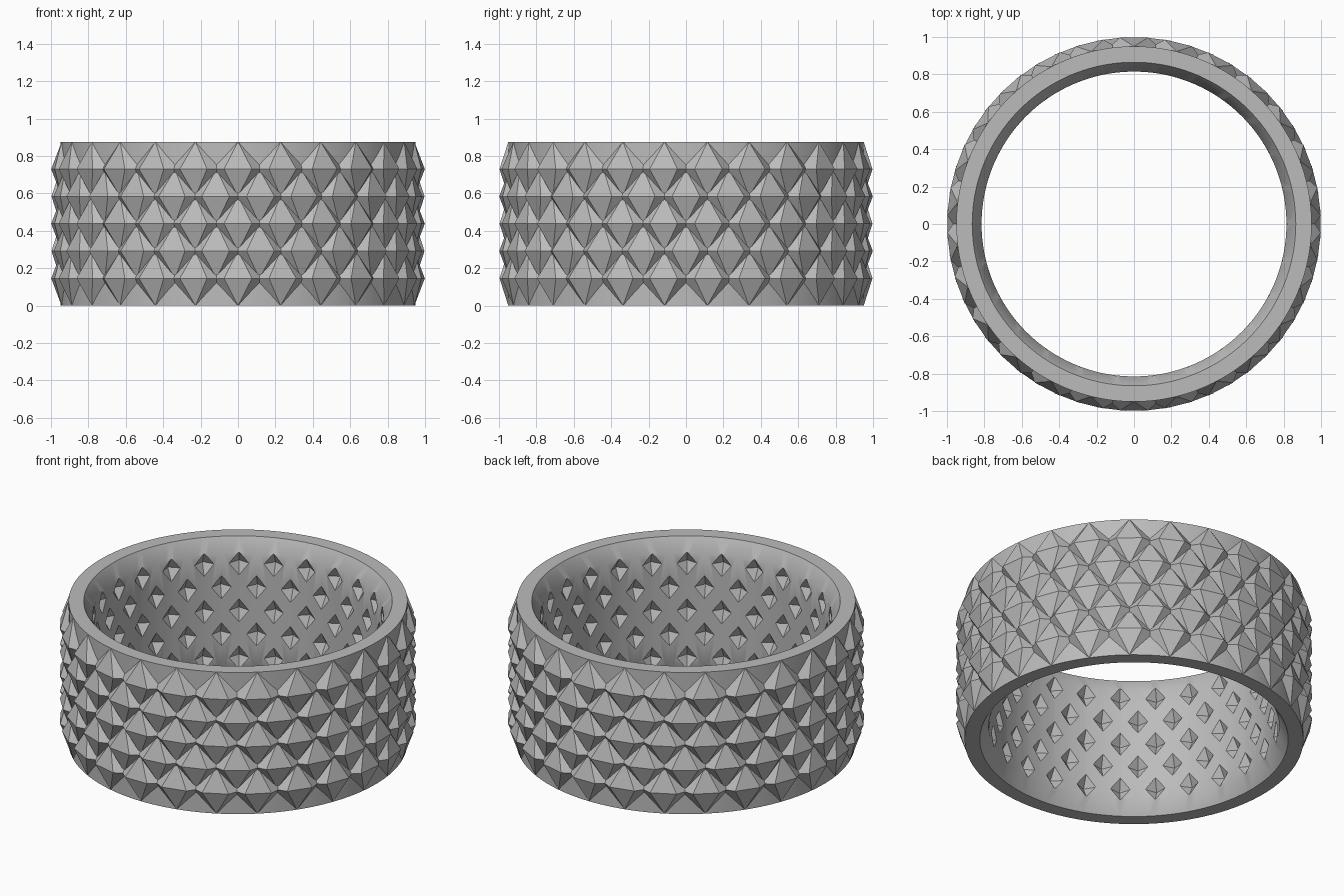
import bpy, bmesh, math
from mathutils import Matrix, Vector

cube = bpy.data.objects.get("Cube")
if cube:
    bpy.data.objects.remove(cube)

COUNT, ROWS, STEP = 26, 5, 0.146
HEIGHT = STEP * (ROWS + 1)
R_OUT, R_RIM, R_BORE, TAPER = 0.95, 0.865, 0.815, 0.085

grey = bpy.data.materials.new("metal_grey")
grey.use_nodes = True
colour = (0.5, 0.5, 0.5, 1)
grey.diffuse_color = colour
grey.node_tree.nodes["Principled BSDF"].inputs["Base Color"].default_value = colour


def make_object(name, bm):
    bmesh.ops.recalc_face_normals(bm, faces=bm.faces)
    mesh = bpy.data.meshes.new(name)
    bm.to_mesh(mesh)
    bm.free()
    mesh.materials.append(grey)
    obj = bpy.data.objects.new(name, mesh)
    bpy.context.collection.objects.link(obj)
    return obj


# Bipyramid: a horizontal girdle of (radius, offset) points joined to two tips
def add_bipyramid(bm, girdle, tip_radius, tip_height, angle, z):
    place = Matrix.Translation((0, 0, z)) @ Matrix.Rotation(angle, 4, 'Z')
    ring = [bm.verts.new(place @ Vector((r, w, 0))) for r, w in girdle]
    for side in (-1, 1):
        tip = bm.verts.new(place @ Vector((tip_radius, 0, side * tip_height)))
        for i, vert in enumerate(ring):
            bm.faces.new((vert, ring[(i + 1) % len(ring)], tip))


# One staggered row of bipyramids around the ring
def add_row(bm, row, shift, girdle, tip_radius, tip_height):
    for k in range(COUNT):
        angle = -math.pi / 2 + (k + ((row + shift) % 2) / 2) * math.tau / COUNT
        add_bipyramid(bm, girdle, tip_radius, tip_height, angle, STEP * (row + 1))


# Band with flat rims, straight outside and a bore that swells inward
bm = bmesh.new()
profile = [(R_RIM, 0), (R_OUT, 0), (R_OUT, HEIGHT), (R_RIM, HEIGHT),
           (R_BORE, HEIGHT - TAPER), (R_BORE, TAPER)]
verts = [bm.verts.new((r, 0, z)) for r, z in profile]
edges = [bm.edges.new((v, verts[(i + 1) % len(verts)])) for i, v in enumerate(verts)]
bmesh.ops.spin(bm, geom=edges, axis=(0, 0, 1), cent=(0, 0, 0),
               angle=math.tau, steps=COUNT * 5, use_merge=True)
bmesh.ops.remove_doubles(bm, verts=bm.verts, dist=0.0001)
band = make_object("band", bm)

# Diamond pits in the bore, set between the studs
bm = bmesh.new()
pit = [(R_BORE - 0.04, 0), (R_BORE, 0.058), (R_BORE + 0.045, 0), (R_BORE, -0.058)]
for row in range(ROWS):
    add_row(bm, row, 1, pit, R_BORE, 0.072)
cutter = make_object("pit_cutter", bm)
cutter.hide_render = True
cut = band.modifiers.new("pits", 'BOOLEAN')
cut.operation = 'DIFFERENCE'
cut.solver = 'EXACT'
cut.object = cutter
bpy.context.view_layer.objects.active = band
band.select_set(True)
bpy.ops.object.modifier_apply(modifier=cut.name)
bpy.data.objects.remove(cutter)
bpy.ops.object.shade_smooth_by_angle(angle=math.radians(35))

# Staggered rows of overlapping faceted studs on the outside
stud = [(0.997, 0.075), (0.93, 0.15), (0.93, -0.15), (0.997, -0.075)]
for row in range(ROWS):
    bm = bmesh.new()
    add_row(bm, row, 0, stud, R_OUT, STEP)
    make_object(f"stud_row_{row + 1}", bm)
